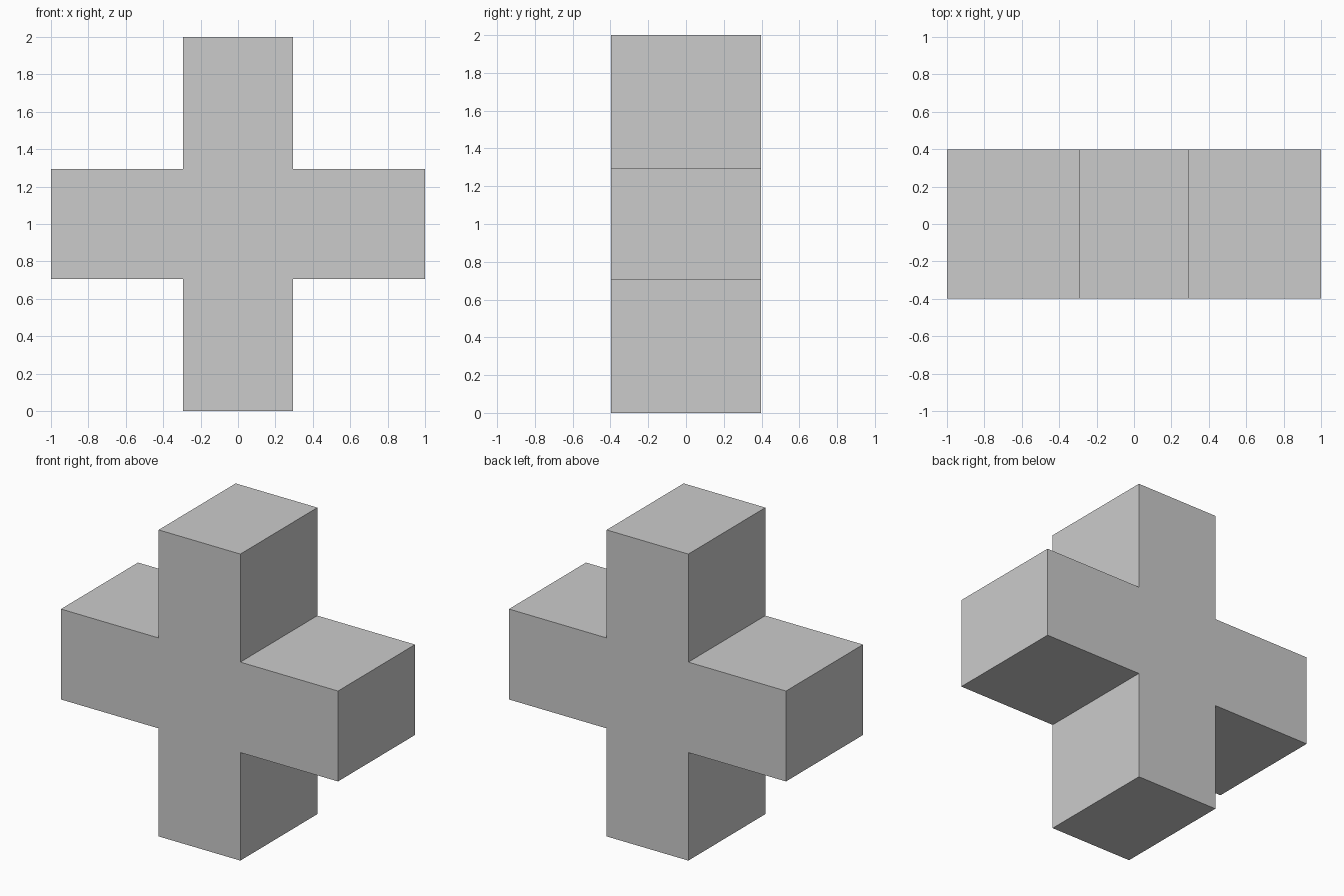
import bpy, bmesh

if "Cube" in bpy.data.objects:
    bpy.data.objects.remove(bpy.data.objects["Cube"])

ARM = 0.295    # half width of each arm
REACH = 1.0    # arm length from the centre
DEPTH = 0.397  # half thickness in y

# Plus-shaped outline: one corner triple per quadrant, turned 90 degrees four times
outline = []
corner = [(REACH, -ARM), (REACH, ARM), (ARM, ARM)]
for _ in range(4):
    outline += corner
    corner = [(-z, x) for x, z in corner]

# Extrude the outline front to back into one solid
bm = bmesh.new()
face = bm.faces.new([bm.verts.new((x, -DEPTH, z + REACH)) for x, z in outline])
result = bmesh.ops.extrude_face_region(bm, geom=[face], use_keep_orig=True)
back = [v for v in result["geom"] if isinstance(v, bmesh.types.BMVert)]
bmesh.ops.translate(bm, verts=back, vec=(0, 2 * DEPTH, 0))
bmesh.ops.recalc_face_normals(bm, faces=bm.faces)

mesh = bpy.data.meshes.new("cross_block")
bm.to_mesh(mesh)
bm.free()
bpy.context.collection.objects.link(bpy.data.objects.new("cross_block", mesh))
